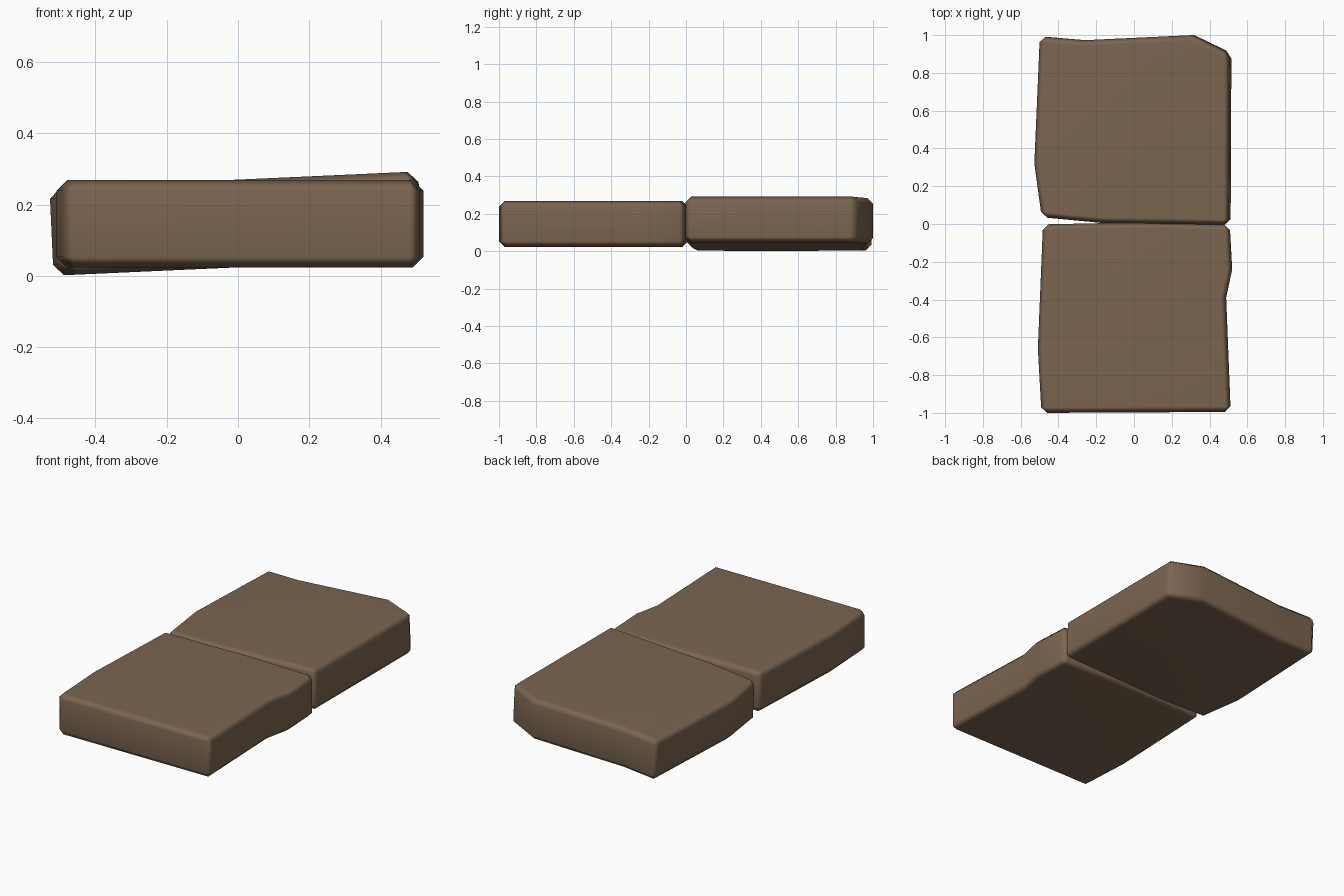
import bpy, bmesh, math
from mathutils import Matrix

if "Cube" in bpy.data.objects:
    bpy.data.objects.remove(bpy.data.objects["Cube"])

stone = bpy.data.materials.new("brown stone")
stone.diffuse_color = (0.20, 0.13, 0.08, 1)
stone.use_nodes = True
stone.node_tree.nodes["Principled BSDF"].inputs["Base Color"].default_value = stone.diffuse_color


def slab(name, outline, z0, z1, tilt=0.0):
    """Extrude a hand-cut outline into a slab, tilt it and chamfer the edges."""
    bm = bmesh.new()
    base = bm.faces.new([bm.verts.new((x, y, z0)) for x, y in outline])
    top = bmesh.ops.extrude_face_region(bm, geom=[base])["geom"]
    for v in top:
        if isinstance(v, bmesh.types.BMVert):
            v.co.z = z1
    bmesh.ops.recalc_face_normals(bm, faces=bm.faces)
    mid = Matrix.Translation((0, 0, (z0 + z1) / 2))
    bm.transform(mid @ Matrix.Rotation(tilt, 4, 'Y') @ mid.inverted())
    me = bpy.data.meshes.new(name)
    bm.to_mesh(me)
    bm.free()
    me.materials.append(stone)
    ob = bpy.data.objects.new(name, me)
    bpy.context.collection.objects.link(ob)
    bev = ob.modifiers.new("chamfer", 'BEVEL')
    bev.width, bev.segments = 0.03, 1
    bev.limit_method, bev.angle_limit = 'ANGLE', math.radians(36)
    # smooth chamfers, flat main faces
    me.polygons.foreach_set("use_smooth", [True] * len(me.polygons))
    wn = ob.modifiers.new("flat faces", 'WEIGHTED_NORMAL')
    wn.keep_sharp = True
    return ob


# Level slab at the front
slab("front_slab",
     [(-0.49, -1.0), (0.512, -0.995), (0.488, -0.39), (0.52, -0.24),
      (0.507, -0.004), (0.1, 0.01), (-0.482, -0.002), (-0.509, -0.66)],
     0.023, 0.269)

# Slightly tilted slab at the back, right side raised
slab("back_slab",
     [(-0.485, 0.036), (-0.17, 0.006), (0.508, -0.004), (0.512, 0.905),
      (0.315, 1.0), (-0.26, 0.973), (-0.495, 0.993), (-0.524, 0.32)],
     0.024, 0.270, math.radians(-2.6))
